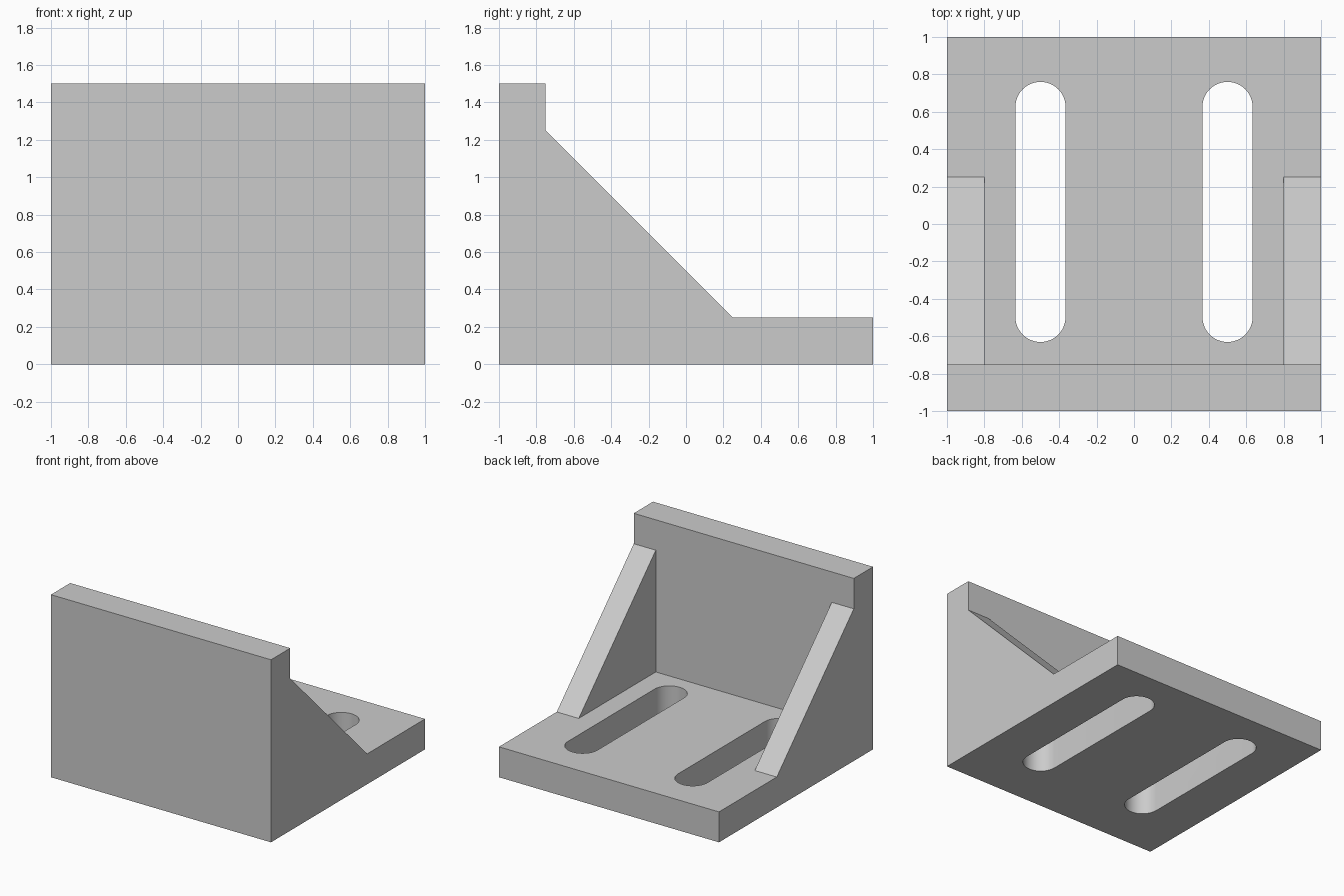
import bpy, bmesh, math
from mathutils import Vector

cube = bpy.data.objects.get("Cube")
if cube:
    bpy.data.objects.remove(cube)

grey = bpy.data.materials.new("light grey")
grey.use_nodes = True
colour = (0.6, 0.6, 0.6, 1)
grey.diffuse_color = colour
grey.node_tree.nodes["Principled BSDF"].inputs["Base Color"].default_value = colour


def prism(name, outline, direction):
    """Extrude a closed outline of 3D points along a direction."""
    bm = bmesh.new()
    face = bm.faces.new([bm.verts.new(p) for p in outline])
    new = bmesh.ops.extrude_face_region(bm, geom=[face])["geom"]
    verts = [v for v in new if isinstance(v, bmesh.types.BMVert)]
    bmesh.ops.translate(bm, verts=verts, vec=Vector(direction))
    bmesh.ops.recalc_face_normals(bm, faces=bm.faces)
    mesh = bpy.data.meshes.new(name)
    bm.to_mesh(mesh)
    bm.free()
    mesh.materials.append(grey)
    obj = bpy.data.objects.new(name, mesh)
    bpy.context.collection.objects.link(obj)
    return obj


def combine(body, tool, operation):
    """Apply a boolean to the body and remove the tool."""
    mod = body.modifiers.new(operation, 'BOOLEAN')
    mod.operation = operation
    mod.solver = 'EXACT'
    mod.object = tool
    bpy.context.view_layer.objects.active = body
    bpy.ops.object.modifier_apply(modifier=mod.name)
    bpy.data.objects.remove(tool)


def side(x, points):
    return [(x, y, z) for y, z in points]


# Base plate and upright wall as one L section
body = prism("angle_bracket", side(-1, [
    (-1, 0), (1, 0), (1, 0.25), (-0.75, 0.25), (-0.75, 1.5), (-1, 1.5)]), (2, 0, 0))

# Slanted gussets at both ends
for x in (-1, 0.8):
    gusset = prism("gusset", side(x, [
        (-0.75, 0.25), (0.25, 0.25), (-0.75, 1.25)]), (0.2, 0, 0))
    combine(body, gusset, 'UNION')

# Two long round-ended mounting slots
radius, low, high, steps = 0.134, -0.497, 0.626, 24
for x in (-0.5, 0.5):
    outline = []
    for centre, start in ((high, 0), (low, math.pi)):
        for i in range(steps + 1):
            a = start + math.pi * i / steps
            outline.append((x + radius * math.cos(a), centre + radius * math.sin(a), -0.1))
    combine(body, prism("slot_cutter", outline, (0, 0, 0.5)), 'DIFFERENCE')

# Merge flush faces and smooth only the slot ends
bm = bmesh.new()
bm.from_mesh(body.data)
bmesh.ops.remove_doubles(bm, verts=bm.verts, dist=0.0001)
bmesh.ops.dissolve_limit(bm, angle_limit=math.radians(1), verts=bm.verts, edges=bm.edges)
bm.to_mesh(body.data)
bm.free()
bpy.ops.object.select_all(action='DESELECT')
body.select_set(True)
bpy.context.view_layer.objects.active = body
bpy.ops.object.shade_smooth_by_angle(angle=math.radians(30))
